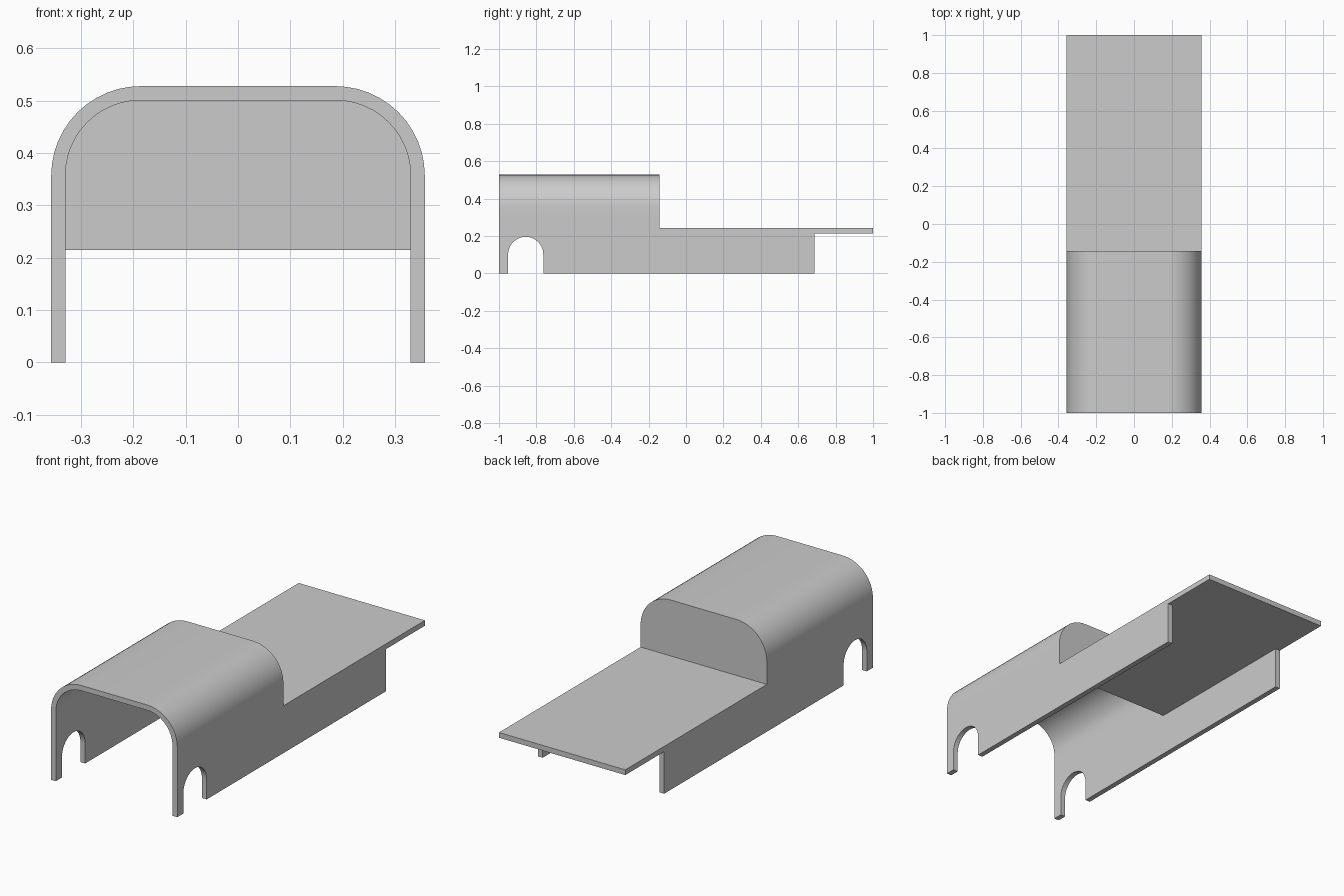
import bpy, bmesh, math
from mathutils import Vector

cube = bpy.data.objects.get("Cube")
if cube:
    bpy.data.objects.remove(cube)

HALF_W, T = 0.357, 0.027          # half width, sheet thickness
TOP, R = 0.528, 0.171             # hood height, outer corner radius
FRONT, WALL, SKIRT_END, BACK = -1.0, -0.143, 0.686, 1.0
DECK, SPLIT = 0.215, 0.3          # deck underside, height where the hood starts

grey = bpy.data.materials.new("plain grey")
grey.use_nodes = True
colour = (0.6, 0.6, 0.6, 1)
grey.diffuse_color = colour
grey.node_tree.nodes["Principled BSDF"].inputs["Base Color"].default_value = colour


def arc(cx, cz, r, a0, a1, n=12):
    angles = [math.radians(a0 + (a1 - a0) * i / n) for i in range(n + 1)]
    return [(cx + r * math.cos(a), cz + r * math.sin(a)) for a in angles]


def extrude(name, outline, axis, start, end):
    """Extrude a closed 2D outline along x (outline is y, z) or y (outline is x, z)."""
    bm = bmesh.new()
    place = (lambda u, v: (start, u, v)) if axis == "x" else (lambda u, v: (u, start, v))
    face = bm.faces.new([bm.verts.new(place(u, v)) for u, v in outline])
    step = Vector((end - start, 0, 0) if axis == "x" else (0, end - start, 0))
    geom = bmesh.ops.extrude_face_region(bm, geom=[face])["geom"]
    bmesh.ops.translate(bm, verts=[g for g in geom if isinstance(g, bmesh.types.BMVert)], vec=step)
    bmesh.ops.recalc_face_normals(bm, faces=bm.faces)
    mesh = bpy.data.meshes.new(name)
    bm.to_mesh(mesh)
    bm.free()
    mesh.materials.append(grey)
    obj = bpy.data.objects.new(name, mesh)
    bpy.context.collection.objects.link(obj)
    bpy.ops.object.select_all(action="DESELECT")
    obj.select_set(True)
    bpy.context.view_layer.objects.active = obj
    bpy.ops.object.shade_smooth_by_angle(angle=math.radians(30))
    return obj


def dome(inset, base):
    """Rounded hood outline from the right foot over the top to the left foot."""
    w, cx, cz = HALF_W - inset, HALF_W - R, TOP - R
    return ([(w, base)] + arc(cx, cz, R - inset, 0, 90)
            + arc(-cx, cz, R - inset, 90, 180) + [(-w, base)])


# Side plates with the wheel arch
arch_y, arch_r, arch_z = -0.857, 0.094, 0.102
side = ([(FRONT, 0), (arch_y - arch_r, 0)]
        + arc(arch_y, arch_z, arch_r, 180, 0, 24)
        + [(arch_y + arch_r, 0), (SKIRT_END, 0), (SKIRT_END, DECK),
           (WALL, DECK), (WALL, SPLIT), (FRONT, SPLIT)])
for label, s in (("left", 1), ("right", -1)):
    extrude(label + "_side_plate", side, "x", s * (HALF_W - T), s * HALF_W)

# Bent hood sheet, closing wall behind it, flat rear deck
extrude("hood", dome(0, SPLIT) + dome(T, SPLIT)[::-1], "y", FRONT, WALL)
extrude("hood_rear_wall", dome(T, DECK), "y", WALL - T, WALL)
extrude("rear_deck", [(-HALF_W, DECK), (HALF_W, DECK),
                      (HALF_W, DECK + T), (-HALF_W, DECK + T)], "y", WALL, BACK)
